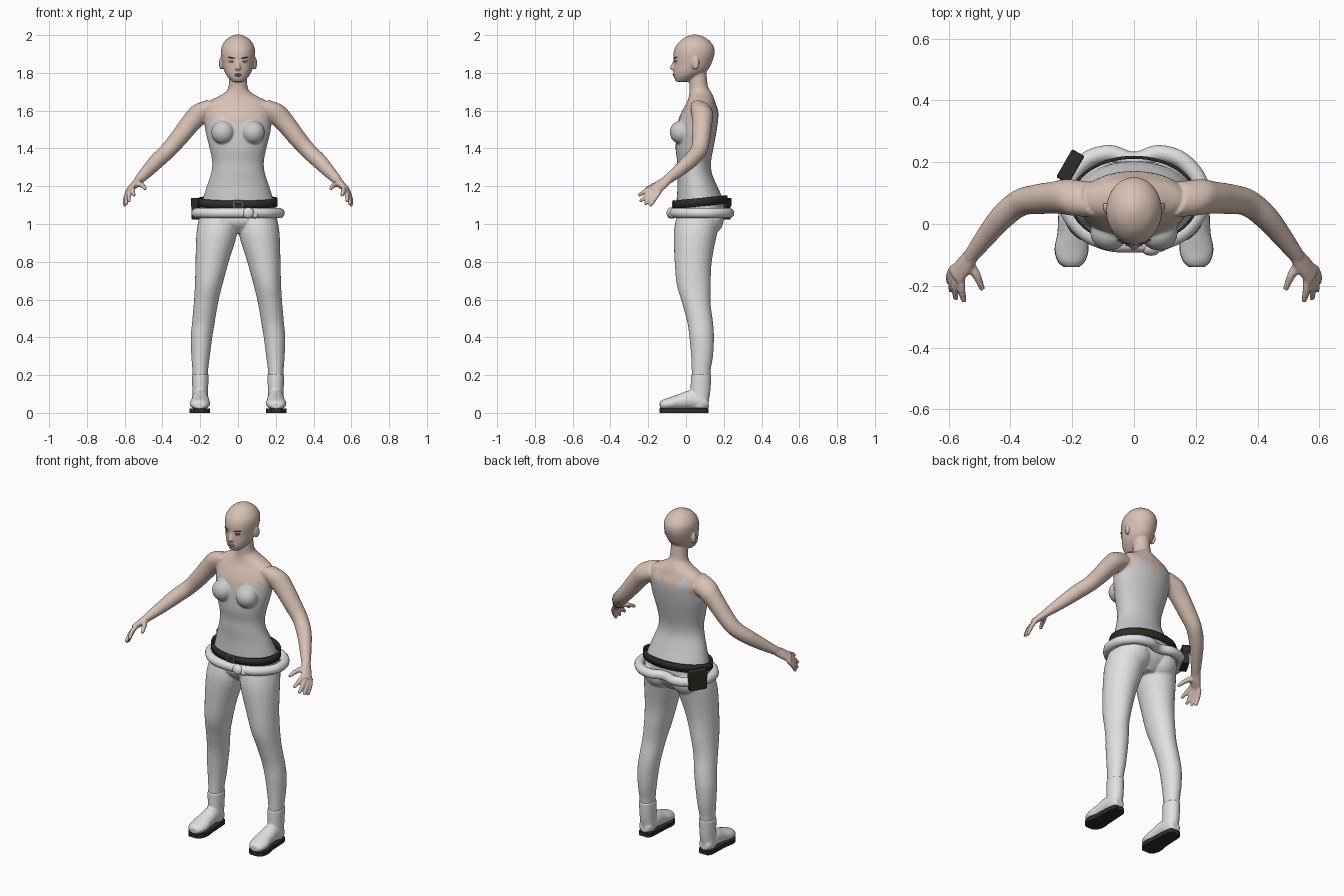
import bpy, bmesh, math
from mathutils import Vector, Matrix

if "Cube" in bpy.data.objects:
    bpy.data.objects.remove(bpy.data.objects["Cube"], do_unlink=True)


def material(name, *rgb):
    m = bpy.data.materials.new(name)
    m.use_nodes = True
    m.diffuse_color = (*rgb, 1)
    bsdf = next(n for n in m.node_tree.nodes if n.type == 'BSDF_PRINCIPLED')
    bsdf.inputs["Base Color"].default_value = (*rgb, 1)
    return m


SKIN = material("skin", .68, .53, .45)
BODICE = material("bodice grey", .6, .6, .6)
WHITE = material("suit white", .75, .75, .75)
BLACK = material("dark leather", .03, .025, .02)
METAL = material("buckle metal", .12, .11, .1)
HAIR = material("brow brown", .08, .05, .04)
LIP = material("lip", .5, .33, .28)
EYE = material("eye white", .7, .68, .65)


def resample(rows, steps=4):
    """Smooth curve through rows of numbers."""
    out, n = [], len(rows)
    for i in range(n - 1):
        p0, p1, p2, p3 = (Vector(rows[min(max(i + k, 0), n - 1)]) for k in (-1, 0, 1, 2))
        for s in range(steps):
            t = s / steps
            bend = (2 * p0 - 5 * p1 + 4 * p2 - p3) + (3 * (p1 - p2) + p3 - p0) * t
            out.append(p1 + ((p2 - p0) + bend * t) * (t / 2))
    return out + [Vector(rows[-1])]


def skin_rings(bm, rings):
    n = len(rings[0])
    rings = [[bm.verts.new(c) for c in ring] for ring in rings]
    for r, q in zip(rings, rings[1:]):
        for i in range(n):
            j = (i + 1) % n
            bm.faces.new((r[i], r[j], q[j], q[i]))
    bm.faces.new(rings[0][::-1])
    bm.faces.new(rings[-1])


def loft(bm, sections, side=1, n=28):
    """Closed tube through elliptical sections (x, y, z, a, b)."""
    pts = resample(sections)
    axis = Vector(pts[-1][:3]) - Vector(pts[0][:3])
    axis.normalize()
    if abs(axis.z) > .9:
        axis = Vector((0, 0, 1))
    ref = Vector((0, 1, 0)) if abs(axis.y) < .8 else Vector((0, 0, 1))
    u = ref.cross(axis).normalized()
    v = axis.cross(u)
    rings = []
    for x, y, z, a, b in pts:
        ring = []
        for k in range(n):
            t = math.tau * k / n
            co = Vector((x, y, z)) + u * (a * math.cos(t)) + v * (b * math.sin(t))
            co.x *= side
            ring.append(co)
        rings.append(ring)
    skin_rings(bm, rings)


def ball(bm, centre, radii, side=1, turn=0, tilt=0):
    m = (Matrix.Diagonal((side, 1, 1, 1)) @ Matrix.Translation(centre) @ Matrix.Rotation(turn, 4, 'Z')
         @ Matrix.Rotation(tilt, 4, 'Y') @ Matrix.Diagonal((*radii, 1)))
    bmesh.ops.create_uvsphere(bm, u_segments=20, v_segments=12, radius=1, matrix=m)


def make(name, bm, *mats, smooth=True):
    bmesh.ops.recalc_face_normals(bm, faces=bm.faces[:])
    me = bpy.data.meshes.new(name)
    for f in bm.faces:
        f.smooth = smooth
    bm.to_mesh(me)
    bm.free()
    ob = bpy.data.objects.new(name, me)
    bpy.context.collection.objects.link(ob)
    for m in mats:
        me.materials.append(m)
    return ob


def fuse(ob, voxel, rounds):
    """Merge overlapping volumes into one smooth skin."""
    mats = list(ob.data.materials)
    rm = ob.modifiers.new("merge", 'REMESH')
    rm.mode, rm.voxel_size, rm.use_smooth_shade = 'VOXEL', voxel, True
    sm = ob.modifiers.new("soften", 'SMOOTH')
    sm.factor, sm.iterations = .5, rounds
    ev = ob.evaluated_get(bpy.context.evaluated_depsgraph_get())
    me = bpy.data.meshes.new_from_object(ev)
    ob.modifiers.clear()
    ob.data = me
    me.materials.clear()
    for m in mats:
        me.materials.append(m)


def block(name, mat, centre, size, turn=0, bevel=.005):
    bm = bmesh.new()
    m = Matrix.Translation(centre) @ Matrix.Rotation(turn, 4, 'Z') @ Matrix.Diagonal((*size, 1))
    bmesh.ops.create_cube(bm, size=1, matrix=m)
    ob = make(name, bm, mat, smooth=False)
    bv = ob.modifiers.new("edges", 'BEVEL')
    bv.width, bv.segments = bevel, 2
    return ob


# Torso, neck and head as (z, y, half width, half depth)
TORSO = [(.95, .07, .06, .07), (1, .07, .17, .115), (1.05, .075, .205, .125), (1.12, .075, .19, .125),
         (1.2, .06, .165, .105), (1.27, .045, .142, .092), (1.33, .043, .137, .09), (1.4, .045, .15, .1),
         (1.48, .055, .17, .105), (1.55, .065, .178, .105), (1.6, .075, .18, .095), (1.645, .08, .16, .075),
         (1.675, .08, .105, .065), (1.7, .075, .065, .057), (1.73, .067, .05, .049), (1.82, .06, .046, .046)]
HEAD = [(1.753, -.02, .03, .034), (1.78, 0, .056, .065), (1.81, .022, .073, .089), (1.85, .035, .083, .1),
        (1.9, .042, .09, .109), (1.94, .046, .086, .101), (1.975, .047, .064, .072),
        (1.994, .047, .036, .04), (2.003, .047, .012, .012)]
LEG = [(.105, .07, 1.04, .1, .12), (.112, .05, .95, .108, .115), (.137, .038, .8, .088, .098),
       (.155, .041, .68, .073, .09), (.17, .055, .58, .064, .075), (.183, .075, .48, .06, .068),
       (.193, .083, .4, .057, .065), (.198, .085, .3, .049, .058), (.2, .08, .22, .041, .05),
       (.2, .078, .12, .036, .048)]
ARM = [(.13, .08, 1.615, .055, .06), (.2, .085, 1.585, .057, .063), (.25, .085, 1.535, .053, .055),
       (.31, .08, 1.46, .048, .05), (.37, .068, 1.39, .043, .044), (.43, .02, 1.333, .041, .042),
       (.48, -.04, 1.28, .034, .036), (.53, -.105, 1.228, .024, .027)]
PALM = [(.525, -.1, 1.232, .022, .026), (.55, -.135, 1.205, .02, .033), (.58, -.17, 1.177, .014, .034)]
THUMB = [(.54, -.12, 1.212, .017, .017), (.51, -.165, 1.207, .014, .014), (.49, -.214, 1.185, .009, .009)]
FINGERTIPS = [(.55, -.252, 1.15), (.578, -.244, 1.118), (.592, -.218, 1.102), (.6, -.19, 1.094)]

bm = bmesh.new()
for rows in (TORSO, HEAD):
    loft(bm, [(0, y, z, a, b) for z, y, a, b in rows], n=40)
loft(bm, [(0, -.058, 1.872, .008, .008), (0, -.066, 1.845, .01, .011), (0, -.073, 1.824, .015, .014),
          (0, -.064, 1.814, .012, .008)])
for s in (1, -1):
    for rows in (LEG, ARM, PALM, THUMB):
        loft(bm, rows, s)
    for k, tip in enumerate(FINGERTIPS):
        base = Vector((.558, -.172, 1.195)).lerp(Vector((.584, -.138, 1.172)), k / 3)
        mid = base.lerp(Vector(tip), .55) + Vector((.004, 0, .004))
        loft(bm, [(*base, .012, .012), (*mid, .0125, .0125), (*tip, .009, .009)], s, 16)
    ball(bm, (.08, -.028, 1.485), (.062, .058, .062), s)
    ball(bm, (.09, .11, 1.025), (.1, .09, .09), s)
    ball(bm, (.09, .05, 1.85), (.01, .021, .034), s, turn=-.25)
body = make("body", bm, SKIN, BODICE, WHITE)
fuse(body, .0055, 5)

# Neckline of the bodice: height by distance from the middle, front and back
FRONT = [(0, 1.53), (.04, 1.538), (.11, 1.585), (.15, 1.545), (.19, 1.52)]
BACK = [(0, 1.57), (.05, 1.585), (.1, 1.655), (.13, 1.56), (.19, 1.51)]


def neckline(co):
    rows, a = (FRONT if co.y < .04 else BACK), abs(co.x)
    for (x0, z0), (x1, z1) in zip(rows, rows[1:]):
        if a <= x1:
            return z0 + (z1 - z0) * (a - x0) / (x1 - x0)
    return rows[-1][1]


bm = bmesh.new()
bm.from_mesh(body.data)
for f in bm.faces:
    c = f.calc_center_median()
    bare = abs(c.x) > (.19 if c.z > 1.3 else .3) or c.z > neckline(c)
    f.material_index = 0 if bare else (1 if c.z > 1.09 else 2)
for v in bm.verts:
    if v.co.z > 1.4 and len({f.material_index for f in v.link_faces}) > 1:
        gap = neckline(v.co) - v.co.z
        if abs(gap) < .007:
            v.co.z += gap
bm.to_mesh(body.data)
bm.free()

# Face details
bm, brow, lash = bmesh.new(), bmesh.new(), bmesh.new()
for s in (1, -1):
    ball(bm, (.034, -.054, 1.859), (.013, .007, .005), s, turn=.3)
    ball(lash, (.034, -.054, 1.864), (.016, .0075, .003), s, turn=.3)
    ball(lash, (.033, -.058, 1.859), (.005, .0045, .005), s)
    ball(brow, (.036, -.057, 1.88), (.02, .006, .003), s, turn=.35, tilt=-.12)
make("eyes", bm, EYE)
make("lashes_and_irises", lash, HAIR)
make("eyebrows", brow, HAIR)
bm = bmesh.new()
ball(bm, (0, -.062, 1.793), (.022, .0085, .004))
ball(bm, (0, -.061, 1.786), (.019, .0085, .005))
make("lips", bm, LIP)

# Boots with dark soles
FOOT = [(.2, .12, .05, .025, .025), (.2, .1, .055, .04, .036), (.2, .03, .07, .045, .05),
        (.2, -.03, .06, .048, .042), (.202, -.08, .05, .055, .034), (.203, -.12, .044, .045, .027),
        (.203, -.139, .04, .025, .017)]
SHAFT = [(.2, .08, .205, .045, .054), (.2, .077, .12, .042, .053), (.2, .075, .06, .042, .046),
         (.2, .075, .025, .038, .042)]
for s, label in ((1, "left"), (-1, "right")):
    bm = bmesh.new()
    loft(bm, SHAFT, s)
    loft(bm, FOOT, s)
    fuse(make(label + "_boot", bm, WHITE), .006, 5)
    bm = bmesh.new()
    rows = resample(FOOT)
    edge = [(r[0] + r[3], r[1]) for r in rows] + [(r[0] - r[3], r[1]) for r in reversed(rows)]
    skin_rings(bm, [[Vector((x * s, y, z)) for x, y in edge] for z in (0, .024)])
    make(label + "_sole", bm, BLACK, smooth=False)

# Leather belt, higher at the back
bm = bmesh.new()
loops = []
for dz in (-.022, .022):
    angles = [math.tau * k / 64 for k in range(64)]
    loops.append([bm.verts.new((.205 * math.cos(t), .077 + .139 * math.sin(t), 1.116 + .014 * math.sin(t) + dz))
                  for t in angles])
for i in range(64):
    j = (i + 1) % 64
    bm.faces.new((loops[0][i], loops[0][j], loops[1][j], loops[1][i]))
belt = make("belt", bm, BLACK)
solid = belt.modifiers.new("thickness", 'SOLIDIFY')
solid.thickness, solid.offset = .01, 0
block("buckle", METAL, (0, -.066, 1.102), (.055, .012, .048), bevel=.003)
block("buckle_inset", BLACK, (0, -.071, 1.102), (.036, .008, .03), bevel=.002)

# Pouch at the back of the right hip
turn = math.radians(150)
block("pouch", BLACK, (-.205, .185, 1.078), (.04, .1, .11), turn)
block("pouch_flap", BLACK, (-.206, .186, 1.115), (.046, .104, .045), turn)

# Padded white roll around the hips
half = [(0, -.065), (.1, -.055), (.185, 0), (.22, .08), (.185, .178), (.09, .228), (0, .207)]
loop = half + [(-x, y) for x, y in half[-2:0:-1]]
cu = bpy.data.curves.new("hip_roll", 'CURVE')
cu.dimensions, cu.bevel_depth, cu.bevel_resolution = '3D', .027, 5
sp = cu.splines.new('BEZIER')
sp.bezier_points.add(len(loop) - 1)
sp.use_cyclic_u = True
for p, (x, y) in zip(sp.bezier_points, loop):
    p.co = (x, y, 1.058)
    p.handle_left_type = p.handle_right_type = 'AUTO'
cu.materials.append(WHITE)
bpy.context.collection.objects.link(bpy.data.objects.new("hip_roll", cu))
bm = bmesh.new()
ball(bm, (.055, -.078, 1.058), (.032, .025, .03))
ball(bm, (.085, -.07, 1.05), (.025, .02, .02), tilt=.4)
make("hip_roll_knot", bm, WHITE)
